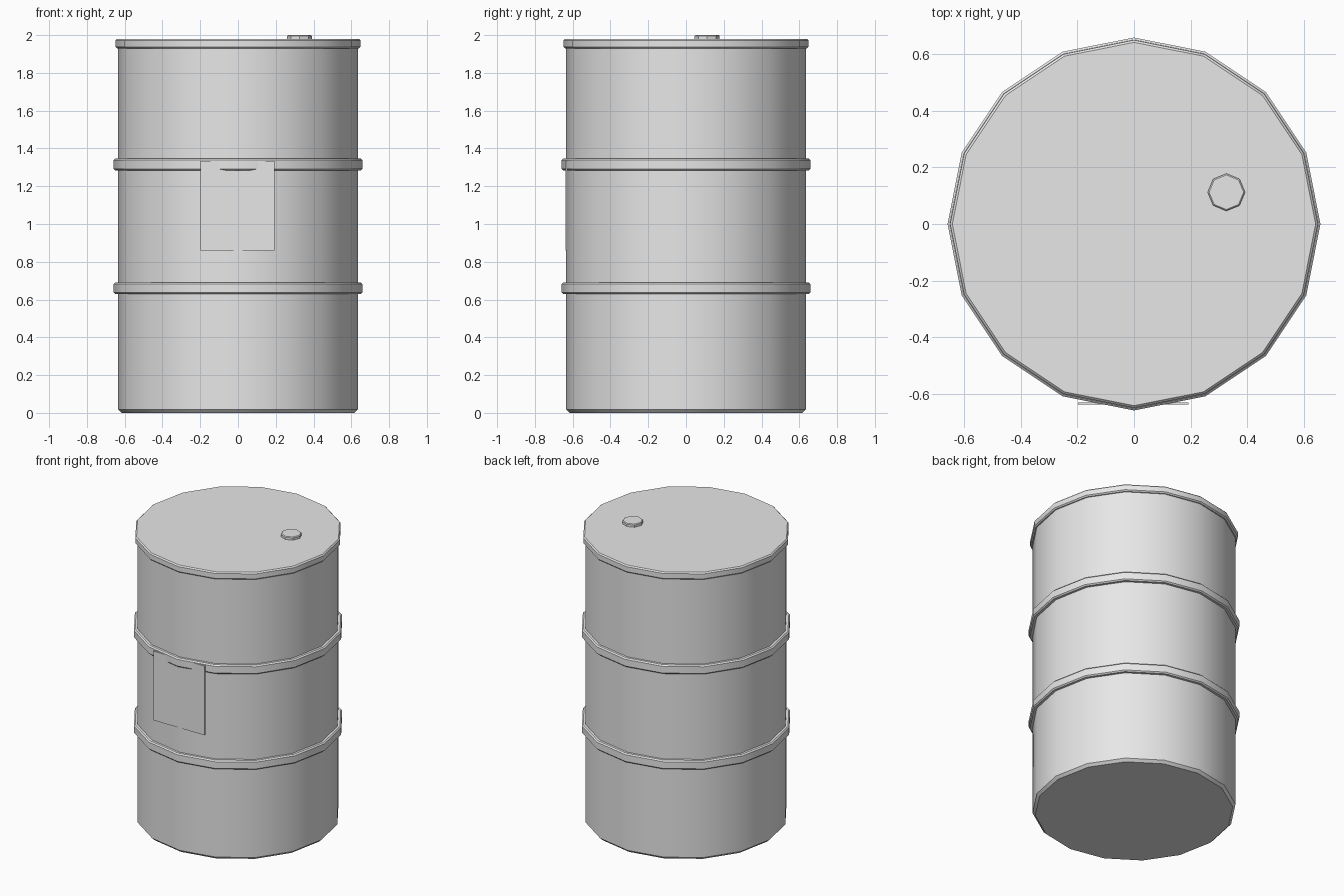
import bpy, bmesh, math

cube = bpy.data.objects.get("Cube")
if cube:
    bpy.data.objects.remove(cube, do_unlink=True)

grey = bpy.data.materials.new("plain grey")
grey.use_nodes = True
grey.diffuse_color = (0.8, 0.8, 0.8, 1)
grey.node_tree.nodes["Principled BSDF"].inputs["Base Color"].default_value = (0.8, 0.8, 0.8, 1)


def finish(name, bm):
    bmesh.ops.recalc_face_normals(bm, faces=bm.faces)
    mesh = bpy.data.meshes.new(name)
    bm.to_mesh(mesh)
    bm.free()
    mesh.materials.append(grey)
    obj = bpy.data.objects.new(name, mesh)
    bpy.context.collection.objects.link(obj)
    bpy.ops.object.select_all(action='DESELECT')
    obj.select_set(True)
    bpy.context.view_layer.objects.active = obj
    bpy.ops.object.shade_smooth_by_angle(angle=math.radians(30))
    return obj


def lathe(name, profile, sides=16, ring=False, centre=(0, 0)):
    """Turn (radius, height) points round z; a ring closes on itself, a solid gets caps."""
    bm = bmesh.new()
    loops = []
    for r, z in profile:
        angles = [math.tau * i / sides for i in range(sides)]
        loops.append([bm.verts.new((centre[0] + r * math.cos(a), centre[1] + r * math.sin(a), z))
                      for a in angles])
    pairs = list(zip(loops, loops[1:]))
    if ring:
        pairs.append((loops[-1], loops[0]))
    else:
        bm.faces.new(loops[0])
        bm.faces.new(loops[-1])
    for low, high in pairs:
        for i in range(sides):
            j = (i + 1) % sides
            bm.faces.new((low[i], low[j], high[j], high[i]))
    return finish(name, bm)


def chamfered(radius, low, high, c):
    return [(radius - c, low), (radius, low + c), (radius, high - c), (radius - c, high)]


# Drum body with a chamfered foot
lathe("drum_body", [(0.617, 0), (0.634, 0.017), (0.634, 1.94)])

# Overhanging lid
lathe("lid", chamfered(0.649, 1.93, 1.98, 0.008))

# Two raised hoops
for name, z in (("lower_hoop", 0.66), ("upper_hoop", 1.315)):
    outer = chamfered(0.658, z - 0.031, z + 0.031, 0.008)
    lathe(name, [(0.62, z - 0.031)] + outer + [(0.62, z + 0.031)], ring=True)

# Bung cap on the lid
lathe("bung_cap", [(0.066, 1.97), (0.066, 1.995), (0.061, 2.0)], sides=8, centre=(0.326, 0.112))

# Flat front label
bm = bmesh.new()
bmesh.ops.create_cube(bm, size=1)
bmesh.ops.scale(bm, vec=(0.39, 0.008, 0.475), verts=bm.verts)
bmesh.ops.translate(bm, vec=(-0.003, -0.633, 1.097), verts=bm.verts)
finish("front_label", bm)
